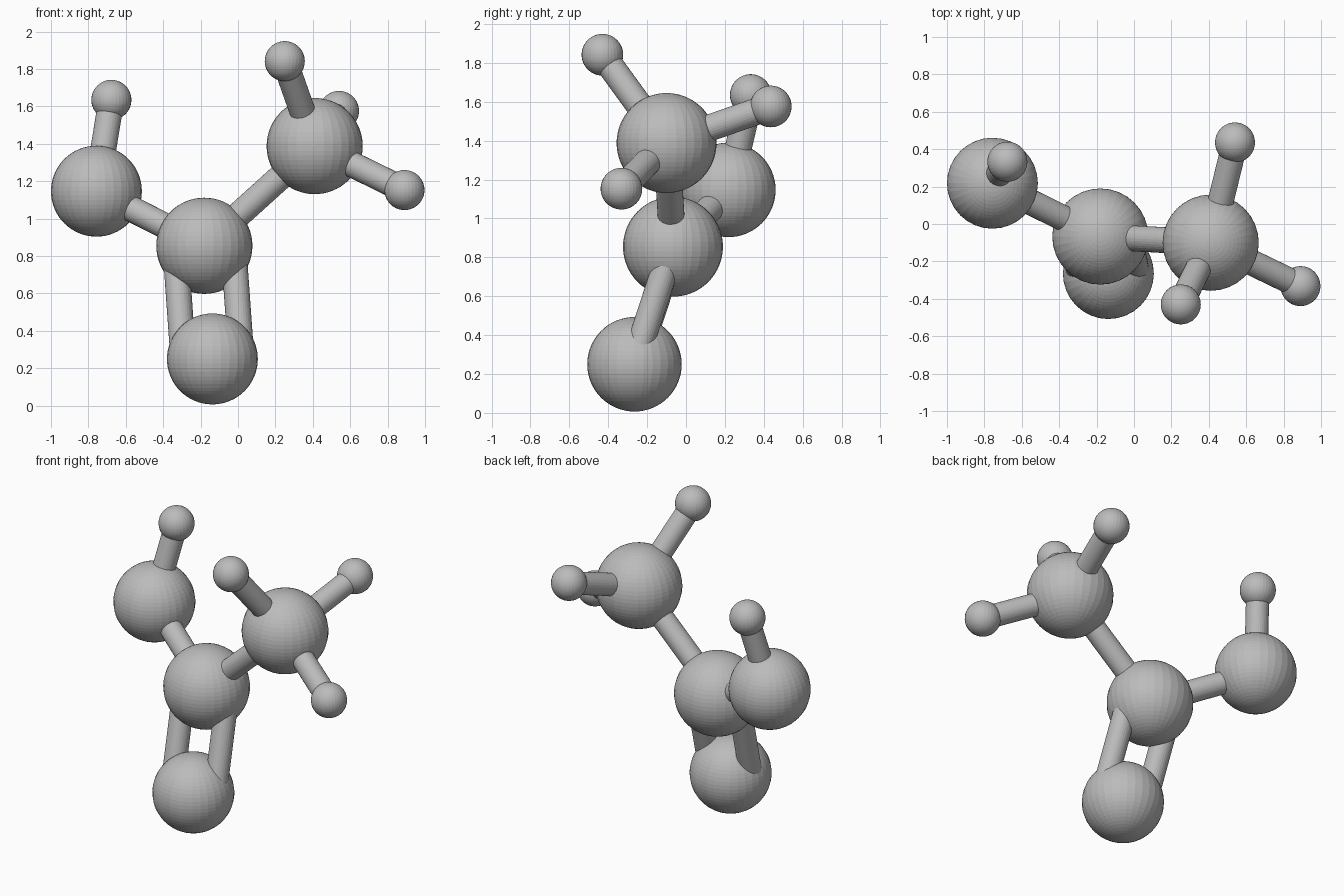
import bpy
from mathutils import Vector

cube = bpy.data.objects.get("Cube")
if cube:
    bpy.data.objects.remove(cube, do_unlink=True)

# One plain grey for the whole model
grey = bpy.data.materials.new("plain grey")
grey.use_nodes = True
colour = (0.5, 0.5, 0.5, 1)
grey.diffuse_color = colour
grey.node_tree.nodes["Principled BSDF"].inputs["Base Color"].default_value = colour

BIG, MEDIUM, SMALL, ROD = 0.257, 0.243, 0.107, 0.069

# Ball centres and radii
balls = {
    "centre_ball": ((-0.18, -0.067, 0.855), BIG),
    "upper_left_ball": ((0.41, -0.10, 1.388), BIG),
    "lower_ball": ((-0.137, -0.265, 0.25), MEDIUM),
    "right_ball": ((-0.757, 0.218, 1.147), MEDIUM),
    "right_tip_ball": ((-0.677, 0.333, 1.635), SMALL),
    "top_tip_ball": ((0.25, -0.43, 1.842), SMALL),
    "left_tip_ball": ((0.89, -0.332, 1.153), SMALL),
    "back_tip_ball": ((0.54, 0.436, 1.576), SMALL),
}


def finish(name):
    obj = bpy.context.object
    obj.name = name
    obj.data.name = name
    obj.data.materials.append(grey)
    return obj


def add_rod(name, start, end, shift=Vector((0, 0, 0))):
    a = Vector(balls[start][0]) + shift
    b = Vector(balls[end][0]) + shift
    bpy.ops.mesh.primitive_cylinder_add(vertices=32, radius=ROD, depth=(b - a).length,
                                        location=(a + b) / 2)
    rod = finish(name)
    rod.rotation_euler = (b - a).to_track_quat("Z", "Y").to_euler()


# Faceted balls
for name, (centre, radius) in balls.items():
    bpy.ops.mesh.primitive_uv_sphere_add(segments=32, ring_count=32, radius=radius, location=centre)
    finish(name)

# Single rods
for name, start, end in (
    ("upper_left_rod", "centre_ball", "upper_left_ball"),
    ("right_rod", "centre_ball", "right_ball"),
    ("right_tip_rod", "right_ball", "right_tip_ball"),
    ("top_tip_rod", "upper_left_ball", "top_tip_ball"),
    ("left_tip_rod", "upper_left_ball", "left_tip_ball"),
    ("back_tip_rod", "upper_left_ball", "back_tip_ball"),
):
    add_rod(name, start, end)

# Pair of parallel rods down to the lower ball
axis = Vector(balls["lower_ball"][0]) - Vector(balls["centre_ball"][0])
sideways = Vector((0, 1, 0)).cross(axis).normalized() * 0.155
add_rod("double_rod_right", "centre_ball", "lower_ball", sideways)
add_rod("double_rod_left", "centre_ball", "lower_ball", -sideways)
